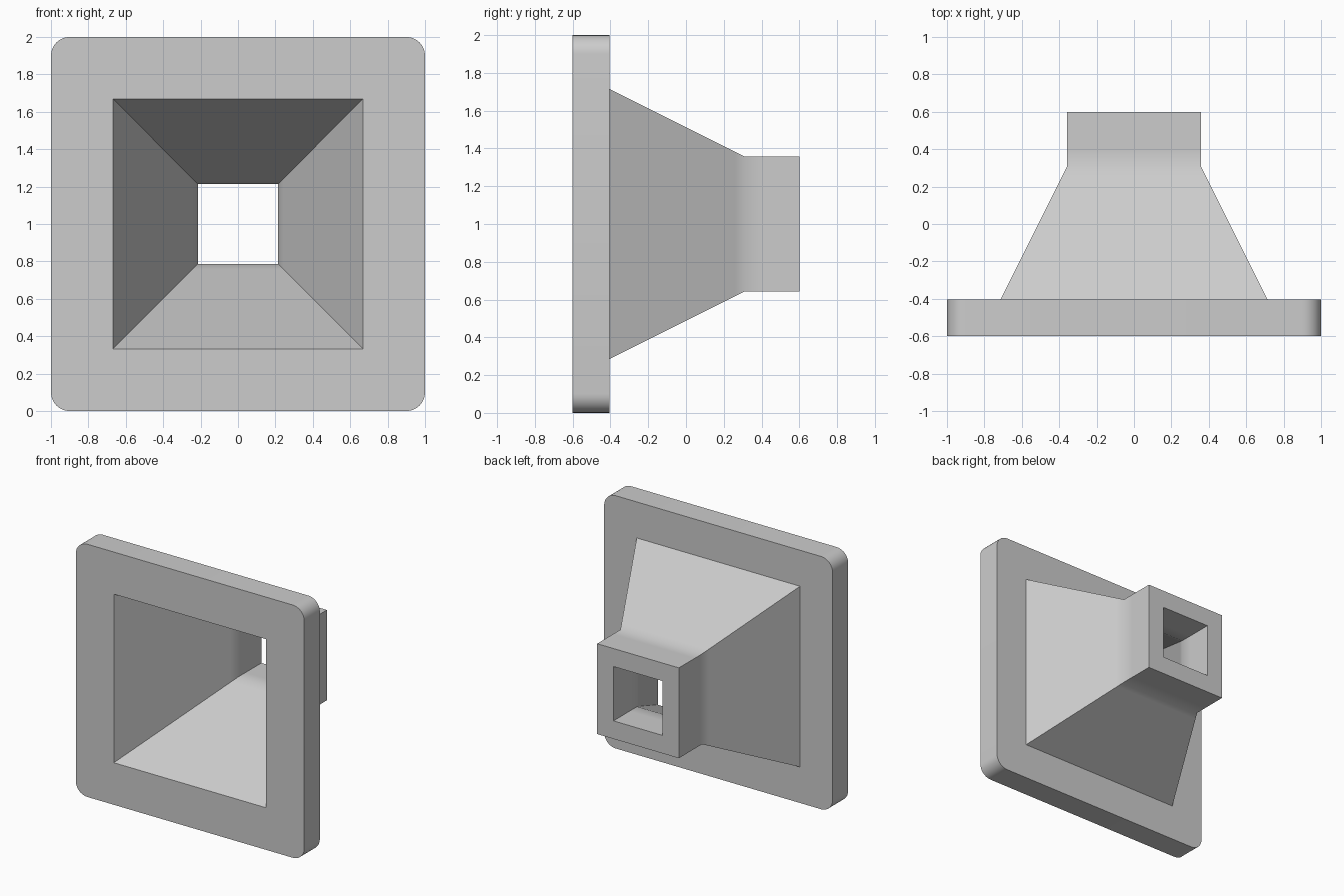
import bpy
import bmesh
import math

if "Cube" in bpy.data.objects:
    bpy.data.objects.remove(bpy.data.objects["Cube"], do_unlink=True)

# Single light grey material
grey = bpy.data.materials.new("light_grey")
grey.use_nodes = True
colour = (0.604, 0.604, 0.604, 1)
grey.diffuse_color = colour
grey.node_tree.nodes["Principled BSDF"].inputs["Base Color"].default_value = colour

MID = 1.0  # height of the duct axis
bm = bmesh.new()


def square_ring(y, half, radius=0, segments=8):
    """Ring of vertices round a square, optionally with rounded corners."""
    ring = []
    for corner in range(4):
        start = corner * math.pi / 2
        middle = start + math.pi / 4
        cx = math.copysign(half - radius, math.cos(middle))
        cz = math.copysign(half - radius, math.sin(middle))
        steps = segments if radius else 0
        for i in range(steps + 1):
            a = start + (math.pi / 2) * i / max(steps, 1)
            ring.append(bm.verts.new((cx + radius * math.cos(a), y,
                                      MID + cz + radius * math.sin(a))))
    return ring


def walls(a, b):
    n = len(a)
    for i in range(n):
        j = (i + 1) % n
        bm.faces.new((a[i], a[j], b[j], b[i]))


def fill_between(a, b):
    """Flat face between an outer ring and an inner ring."""
    edges = []
    for ring in (a, b):
        for i, v in enumerate(ring):
            w = ring[(i + 1) % len(ring)]
            edges.append(bm.edges.get((v, w)) or bm.edges.new((v, w)))
    bmesh.ops.triangle_fill(bm, edges=edges, use_beauty=True)


# Flange rim with rounded corners
rim_front = square_ring(-0.6, 1.0, 0.1)
rim_back = square_ring(-0.405, 1.0, 0.1)
walls(rim_front, rim_back)

# Funnel and nozzle: down the outside, over the end, back along the inside
section = [
    (-0.405, 0.715), (0.26, 0.3825), (0.31, 0.3575), (0.40, 0.3575), (0.6, 0.3575),
    (0.6, 0.215), (0.40, 0.215), (0.304, 0.215), (0.25, 0.242), (-0.6, 0.667),
]
rings = [square_ring(y, half) for y, half in section]
for a, b in zip(rings, rings[1:]):
    walls(a, b)

# Front and back faces of the flange
fill_between(rim_front, rings[-1])
fill_between(rim_back, rings[0])

bmesh.ops.recalc_face_normals(bm, faces=bm.faces)
mesh = bpy.data.meshes.new("flanged_funnel")
bm.to_mesh(mesh)
bm.free()
mesh.materials.append(grey)

funnel = bpy.data.objects.new("flanged_funnel", mesh)
bpy.context.collection.objects.link(funnel)
bpy.ops.object.select_all(action="DESELECT")
funnel.select_set(True)
bpy.context.view_layer.objects.active = funnel
bpy.ops.object.shade_smooth_by_angle(angle=math.radians(30))
